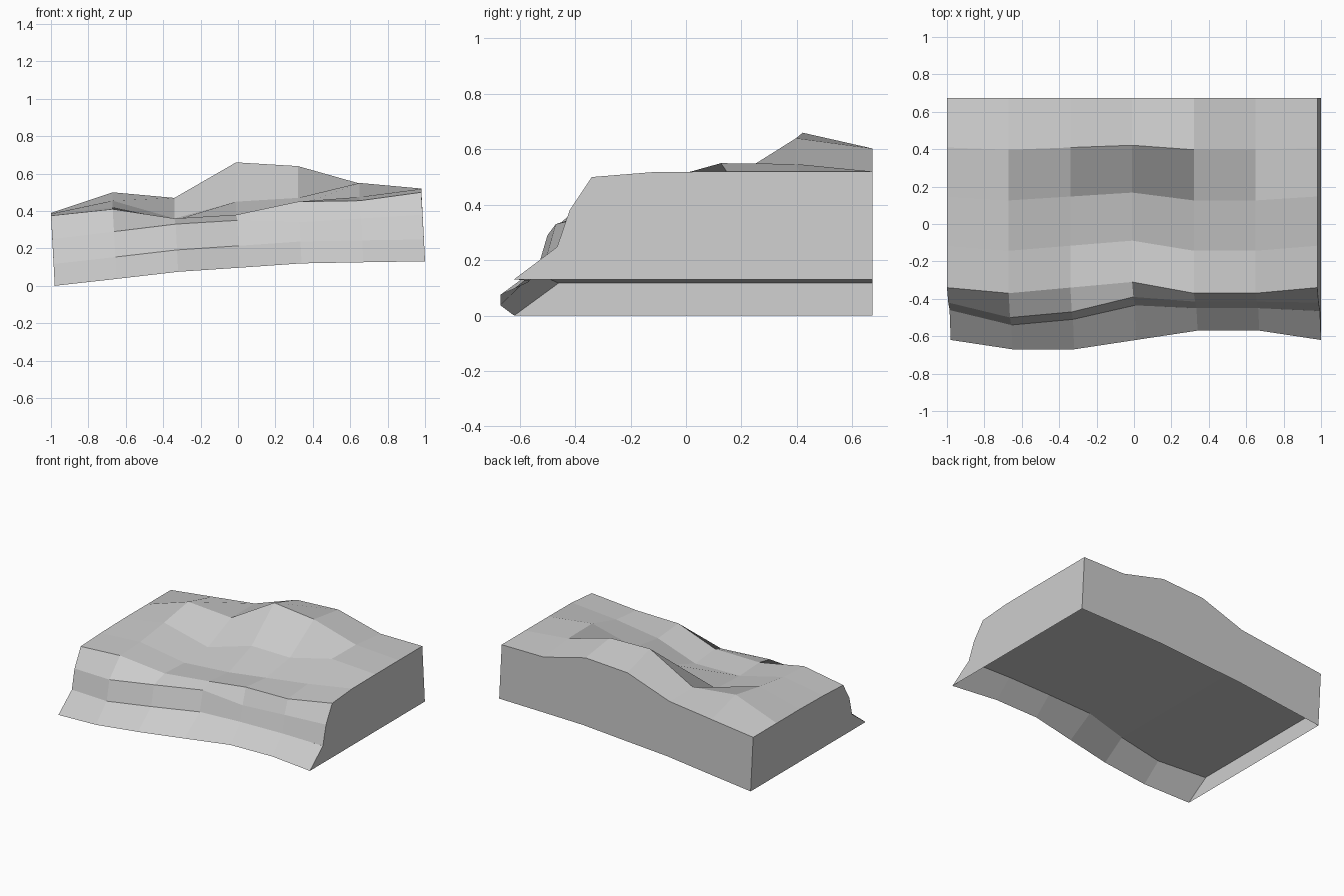
import bpy
import bmesh

cube = bpy.data.objects.get("Cube")
if cube:
    bpy.data.objects.remove(cube, do_unlink=True)

# One plain stone colour
stone = bpy.data.materials.new("stone_grey")
stone.use_nodes = True
colour = (0.61, 0.61, 0.61, 1)
stone.diffuse_color = colour
for node in stone.node_tree.nodes:
    if node.type == "BSDF_PRINCIPLED":
        node.inputs["Base Color"].default_value = colour

COLUMNS = 7
BACK = 0.673
# Sideways ripple shared by the plateau rows, and the rising bottom edge
ripple = (0.01, -0.02, 0.01, 0.04, -0.02, -0.02, 0.01)
base_z = (0, 0.037, 0.075, 0.097, 0.12, 0.126, 0.131)


def row(depths, heights, shift=0.0):
    """One line of points running from the right end to the left end."""
    return [(-1 + 0.33 * i + shift, depths[i], heights[i]) for i in range(COLUMNS)]


def rippled(depth, amount):
    return [depth + amount * r for r in ripple]


def make_object(name, polygons):
    """Build a flat-shaded mesh from a list of polygons, sharing corners."""
    bm = bmesh.new()
    for points in polygons:
        bm.faces.new([bm.verts.new(p) for p in points])
    bmesh.ops.remove_doubles(bm, verts=bm.verts, dist=0.0005)
    mesh = bpy.data.meshes.new(name)
    bm.to_mesh(mesh)
    bm.free()
    mesh.materials.append(stone)
    obj = bpy.data.objects.new(name, mesh)
    bpy.context.collection.objects.link(obj)
    return obj


def strips(rows):
    """Quads between neighbouring rows."""
    return [(a[i], a[i + 1], b[i + 1], b[i])
            for a, b in zip(rows, rows[1:]) for i in range(COLUMNS - 1)]


# Cliff rows, from the flared foot to the rim
foot = row((-0.62, -0.67, -0.67, -0.62, -0.57, -0.57, -0.62), base_z, 0.02)
ledge = row((-0.46, -0.54, -0.51, -0.435, -0.45, -0.45, -0.465),
            [z + 0.117 for z in base_z], 0.014)
brow = row((-0.42, -0.5, -0.47, -0.39, -0.415, -0.415, -0.42),
           (0.25, 0.29, 0.33, 0.35, 0.34, 0.36, 0.38), 0.007)
rim = row(rippled(-0.35, 1), (0.375, 0.41, 0.36, 0.38, 0.45, 0.455, 0.5))

# Plateau rows, from the rim to the back
near = row(rippled(-0.125, 0.9), (0.385, 0.42, 0.35, 0.36, 0.43, 0.475, 0.518))
middle = row(rippled(0.14, 0.7), (0.39, 0.455, 0.36, 0.45, 0.47, 0.55, 0.52))
crest = row(rippled(0.405, 0.4), (0.39, 0.5, 0.47, 0.66, 0.64, 0.547, 0.52))
back_top = row([BACK] * COLUMNS, (0.39, 0.43, 0.47, 0.585, 0.603, 0.52, 0.52))
back_foot = row([BACK] * COLUMNS, base_z, 0.02)

profile = [foot, ledge, brow, rim, near, middle, crest, back_top]
make_object("cliff_face", strips(profile[:4]))
make_object("plateau", strips(profile[3:]))
make_object("back_wall", strips([back_top, back_foot]))

# End walls follow the whole profile
right_end = [line[0] for line in profile] + [back_foot[0]]
left_end = [line[-1] for line in profile] + [back_foot[-1]]
make_object("right_wall", [right_end[::-1]])
make_object("left_wall", [left_end])

# Recessed underside, level with the ledge and just inside the end walls
under_front = [(x * 0.998, y, z) for x, y, z in ledge]
under_back = [(x, BACK, z) for x, y, z in under_front]
make_object("underside", strips([under_back, under_front]))
